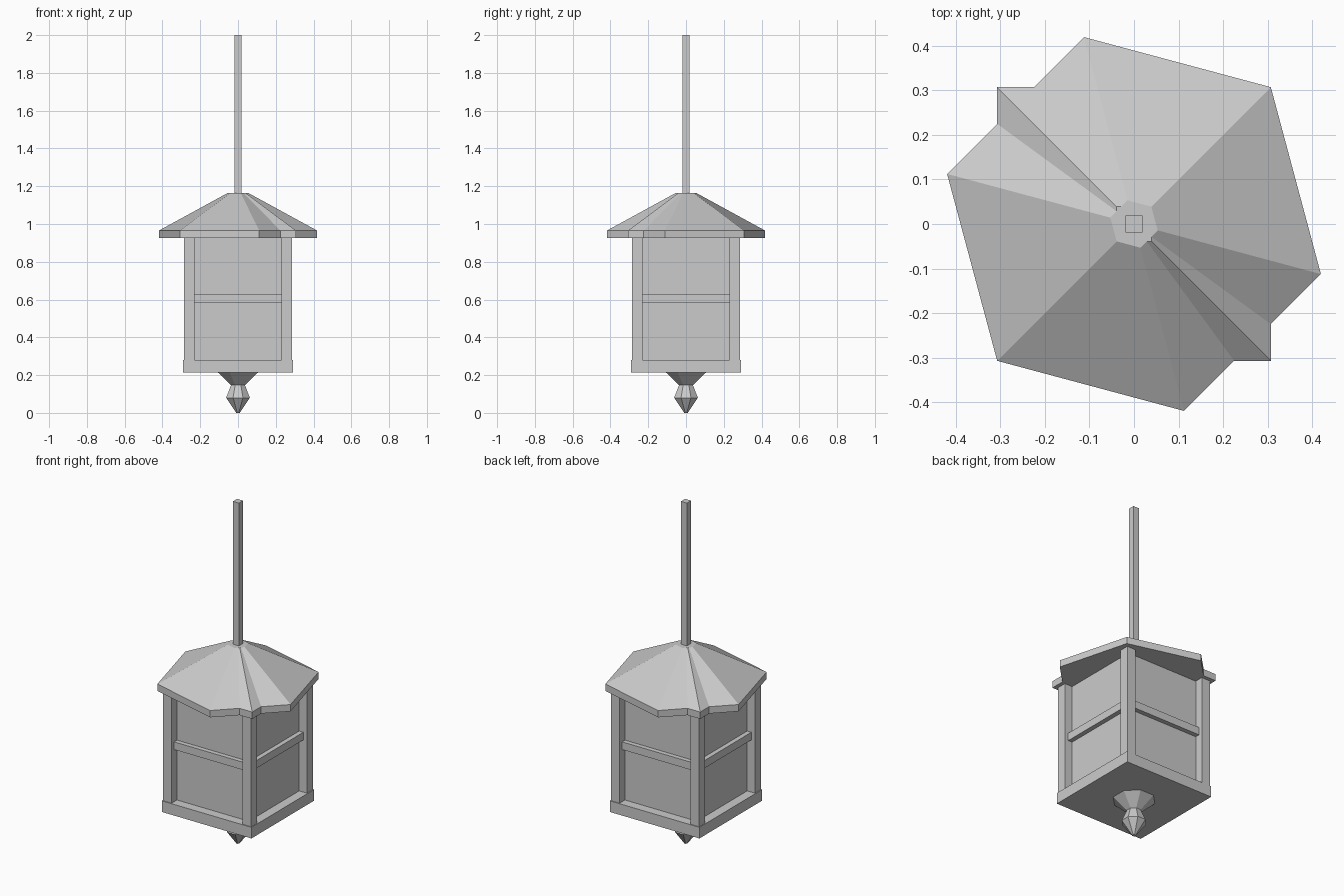
import bpy
from math import radians, cos, sin

cube = bpy.data.objects.get("Cube")
if cube:
    bpy.data.objects.remove(cube, do_unlink=True)

grey = bpy.data.materials.new("plain_grey")
grey.use_nodes = True
colour = (0.6, 0.6, 0.6, 1)
grey.diffuse_color = colour
grey.node_tree.nodes["Principled BSDF"].inputs["Base Color"].default_value = colour


def add_mesh(name, verts, faces):
    mesh = bpy.data.meshes.new(name)
    mesh.from_pydata(verts, [], faces)
    mesh.materials.append(grey)
    obj = bpy.data.objects.new(name, mesh)
    bpy.context.collection.objects.link(obj)
    return obj


def lathe(name, sides, turn, profile):
    """Flat-faced solid from (radius, height) pairs, listed bottom to top."""
    verts, faces = [], []
    for r, z in profile:
        for i in range(sides):
            a = radians(turn + 360 * i / sides)
            verts.append((r * cos(a), r * sin(a), z))
    for k in range(len(profile) - 1):
        for i in range(sides):
            j = (i + 1) % sides
            low, high = k * sides, (k + 1) * sides
            faces.append((low + i, low + j, high + j, high + i))
    faces.append(tuple(reversed(range(sides))))
    last = (len(profile) - 1) * sides
    faces.append(tuple(range(last, last + sides)))
    return add_mesh(name, verts, faces)


def box(name, x, y, z):
    """Box from three (low, high) ranges."""
    verts = [(a, b, c) for c in z for a, b in
             ((x[0], y[0]), (x[1], y[0]), (x[1], y[1]), (x[0], y[1]))]
    faces = [(3, 2, 1, 0), (4, 5, 6, 7)]
    faces += [(i, (i + 1) % 4, (i + 1) % 4 + 4, i + 4) for i in range(4)]
    return add_mesh(name, verts, faces)


EAVE, RIM, PEAK = 0.925, 0.965, 1.165
FLOOR, LEDGE = 0.215, 0.28
POST_IN, POST_OUT = 0.23, 0.285

# Roof: a six-sided and a four-sided canopy crossing each other
roof_profile = [(0.434, EAVE), (0.434, RIM), (0.055, PEAK)]
lathe("roof_hexagon", 6, 45, roof_profile)
lathe("roof_square", 4, 45, roof_profile)

# Hanging rod
box("hanging_rod", (-0.019, 0.019), (-0.019, 0.019), (PEAK - 0.02, 2.0))

# Lantern body and base tray
box("lantern_panels", (-0.235, 0.235), (-0.235, 0.235), (FLOOR + 0.02, EAVE + 0.01))
box("base_tray", (-0.29, 0.29), (-0.29, 0.29), (FLOOR, LEDGE))

# Corner posts
for sx, side in ((-1, "right"), (1, "left")):
    for sy, end in ((-1, "front"), (1, "back")):
        box(f"{end}_{side}_post",
            sorted((sx * POST_IN, sx * POST_OUT)),
            sorted((sy * POST_IN, sy * POST_OUT)), (LEDGE - 0.02, EAVE + 0.01))

# Middle rails, one across each side
for i, side in enumerate(("front", "left", "back", "right")):
    rail = box(f"{side}_rail", (-POST_IN, POST_IN), (-0.262, -0.22), (0.585, 0.63))
    rail.rotation_euler.z = radians(90 * i)

# Finial under the base
lathe("bottom_finial", 8, 22.5,
      [(0.01, 0), (0.068, 0.08), (0.04, 0.147), (0.116, FLOOR)])
